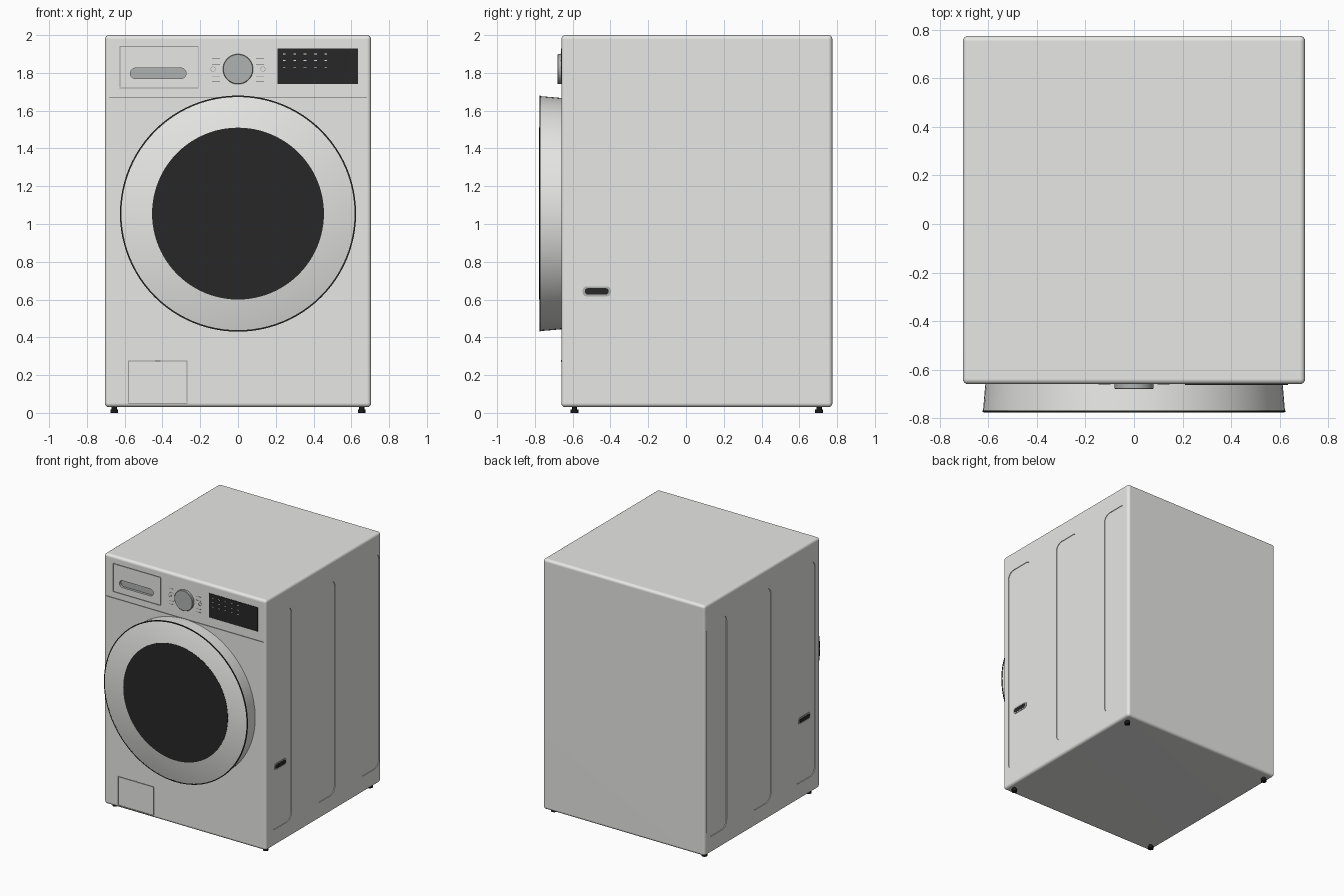
import bpy, bmesh
from math import pi, sin, cos
from mathutils import Matrix

cube = bpy.data.objects.get("Cube")
if cube:
    bpy.data.objects.remove(cube, do_unlink=True)


def material(name, r, g, b):
    m = bpy.data.materials.new(name)
    m.use_nodes = True
    m.diffuse_color = (r, g, b, 1)
    m.node_tree.nodes["Principled BSDF"].inputs["Base Color"].default_value = (r, g, b, 1)
    return m


WHITE = material("white enamel", 0.8, 0.8, 0.78)
BLACK = material("black glass", 0.02, 0.02, 0.02)
RUBBER = material("black rubber", 0.01, 0.01, 0.01)
GREY = material("mid grey", 0.43, 0.45, 0.44)
SEAM = material("seam grey", 0.35, 0.35, 0.34)

FRONT, BACK, SIDE = -0.66, 0.775, 0.705
DOOR_Z = 1.055


def finish(name, bm, mat):
    bmesh.ops.recalc_face_normals(bm, faces=bm.faces)
    me = bpy.data.meshes.new(name)
    bm.to_mesh(me)
    bm.free()
    me.materials.append(mat)
    ob = bpy.data.objects.new(name, me)
    bpy.context.collection.objects.link(ob)
    return ob


def smooth(ob, angle=0.6):
    bpy.ops.object.select_all(action='DESELECT')
    ob.select_set(True)
    bpy.context.view_layer.objects.active = ob
    bpy.ops.object.shade_smooth_by_angle(angle=angle)


def rounded(u0, u1, v0, v1, r=0.0, n=8):
    """Outline of a rectangle with rounded corners."""
    if r == 0:
        return [(u0, v0), (u1, v0), (u1, v1), (u0, v1)]
    pts = []
    for k, (cu, cv) in enumerate([(u1 - r, v1 - r), (u0 + r, v1 - r), (u0 + r, v0 + r), (u1 - r, v0 + r)]):
        for i in range(n + 1):
            a = (k + i / n) * pi / 2
            pts.append((cu + r * cos(a), cv + r * sin(a)))
    return pts


def add_prism(bm, outline, w0, w1, place):
    """Extrude an outline between two depths; place maps (u, v, w) to xyz."""
    ends = [[bm.verts.new(place(u, v, w)) for u, v in outline] for w in (w0, w1)]
    bm.faces.new(ends[0])
    bm.faces.new(ends[1])
    n = len(outline)
    for i in range(n):
        j = (i + 1) % n
        bm.faces.new((ends[0][i], ends[0][j], ends[1][j], ends[1][i]))


def on_front(u, v, w):
    return (u, FRONT - w, v)


def on_side(s):
    return lambda u, v, w: (s * (SIDE + w), u, v)


def prism(name, outline, w0, w1, mat, place=on_front):
    bm = bmesh.new()
    add_prism(bm, outline, w0, w1, place)
    return finish(name, bm, mat)


def lathe(name, profile, centre, mat, steps=96):
    """Spin (radius, forward distance) points around the front-facing axis."""
    x, z = centre
    bm = bmesh.new()
    vs = [bm.verts.new((x + r, FRONT - d, z)) for r, d in profile]
    es = [bm.edges.new(p) for p in zip(vs, vs[1:])]
    bmesh.ops.spin(bm, geom=vs + es, cent=(x, 0, z), axis=(0, 1, 0), angle=2 * pi, steps=steps)
    bmesh.ops.remove_doubles(bm, verts=bm.verts, dist=1e-5)
    ob = finish(name, bm, mat)
    smooth(ob)
    return ob


# Cabinet with softened edges
bm = bmesh.new()
size = Matrix.Diagonal((2 * SIDE, BACK - FRONT, 1.97, 1))
bmesh.ops.create_cube(bm, size=1, matrix=Matrix.Translation((0, (FRONT + BACK) / 2, 1.015)) @ size)
bmesh.ops.bevel(bm, geom=bm.edges[:], offset=0.022, segments=4, profile=0.5, affect='EDGES')
cabinet = finish("cabinet", bm, WHITE)

# Cutters: seams, drawer pull and pressed side panels
cutters = []
T = 0.002


def seam(u0, u1, v0, v1):
    cutters.append(prism("seam_cutter", rounded(u0 - T, u1 + T, v0 - T, v1 + T), -0.005, 0.02, SEAM))


def seam_frame(u0, u1, v0, v1):
    for v in (v0, v1):
        seam(u0, u1, v, v)
    for u in (u0, u1):
        seam(u, u, v0 + 3 * T, v1 - 3 * T)


seam(-0.68, 0.68, 1.67, 1.67)
seam_frame(-0.625, -0.21, 1.72, 1.94)
seam_frame(-0.58, -0.27, 0.05, 0.275)
cutters.append(prism("pull_cutter", rounded(-0.57, -0.275, 1.77, 1.825, 0.027), -0.02, 0.02, GREY))
for s in (-1, 1):
    for y0, y1 in ((-0.6, -0.34), (-0.05, 0.2), (0.5, 0.75)):
        cutters.append(prism("panel_cutter", rounded(y0, y1, 0.16, 1.845, 0.06),
                             -0.005, 0.02, WHITE, on_side(s)))

helpers = bpy.data.collections.new("cutters")
bpy.context.scene.collection.children.link(helpers)
for c in cutters:
    c.hide_render = True
    helpers.objects.link(c)
    bpy.context.collection.objects.unlink(c)
cut = cabinet.modifiers.new("cut", 'BOOLEAN')
cut.operand_type = 'COLLECTION'
cut.collection = helpers
cut.solver = 'EXACT'
cut.material_mode = 'TRANSFER'
bpy.context.view_layer.update()
result = bpy.data.meshes.new_from_object(cabinet.evaluated_get(bpy.context.evaluated_depsgraph_get()))
cabinet.modifiers.clear()
cabinet.data = result
for c in cutters:
    bpy.data.objects.remove(c, do_unlink=True)
bpy.data.collections.remove(helpers)
smooth(cabinet)
cabinet.modifiers.new("even_normals", 'WEIGHTED_NORMAL').keep_sharp = True

# Door, its dark rim and the round window
door = (0, DOOR_Z)
lathe("door", [(0, -0.003), (0.612, -0.003), (0.616, 0.04), (0.622, 0.112), (0.617, 0.115), (0, 0.115)], door, WHITE)
lathe("door_rim", [(0.617, 0.109), (0.625, 0.109), (0.625, 0.115), (0.617, 0.1155), (0.617, 0.109)], door, BLACK)
lathe("door_window", [(0, 0.113), (0.455, 0.113), (0.455, 0.117), (0, 0.117)], door, BLACK)

# Programme knob
lathe("knob", [(0, -0.002), (0.08, -0.002), (0.08, 0.017), (0.077, 0.02), (0, 0.02)], (0, 1.82), GREY, 64)

# Marks around the knob
bm = bmesh.new()
for s in (-1, 1):
    for z in (1.876, 1.845, 1.78, 1.754):
        u = s * 0.117
        add_prism(bm, rounded(u - 0.021, u + 0.021, z - T, z + T), -0.001, 0.001, on_front)
finish("knob_marks", bm, SEAM)
for s, side in ((-1, "right"), (1, "left")):
    lathe("knob_dot_" + side, [(0.011, 0), (0.014, 0), (0.014, 0.002), (0.011, 0.002), (0.011, 0)],
          (s * 0.132, 1.82), SEAM, 24)

# Display with rows of small indicators
prism("display", rounded(0.21, 0.635, 1.74, 1.93), -0.002, 0.003, BLACK)
bm = bmesh.new()
for col in range(5):
    for z in (1.9, 1.865, 1.83):
        u = 0.245 + col * 0.055
        add_prism(bm, rounded(u - 0.007, u + 0.007, z - T, z + T), 0.002, 0.004, on_front)
finish("display_indicators", bm, WHITE)

# Small latch on the service flap
prism("flap_latch", rounded(-0.44, -0.41, 0.27, 0.28, 0.004), -0.004, 0.002, SEAM)

# Side grips
for s, side in ((-1, "right"), (1, "left")):
    prism("grip_border_" + side, rounded(-0.547, -0.398, 0.617, 0.67, 0.022), -0.008, -0.002, GREY, on_side(s))
    prism("grip_hollow_" + side, rounded(-0.535, -0.41, 0.627, 0.66, 0.014), -0.006, -0.001, BLACK, on_side(s))

# Feet
for fx in (-0.655, 0.655):
    for fy in (-0.59, 0.705):
        bm = bmesh.new()
        for r, z0, z1 in ((0.021, 0, 0.018), (0.014, 0.016, 0.035)):
            bmesh.ops.create_cone(bm, cap_ends=True, segments=24, radius1=r, radius2=r, depth=z1 - z0,
                                  matrix=Matrix.Translation((fx, fy, (z0 + z1) / 2)))
        foot = finish(("back" if fy > 0 else "front") + ("_left" if fx > 0 else "_right") + "_foot", bm, RUBBER)
        smooth(foot)
